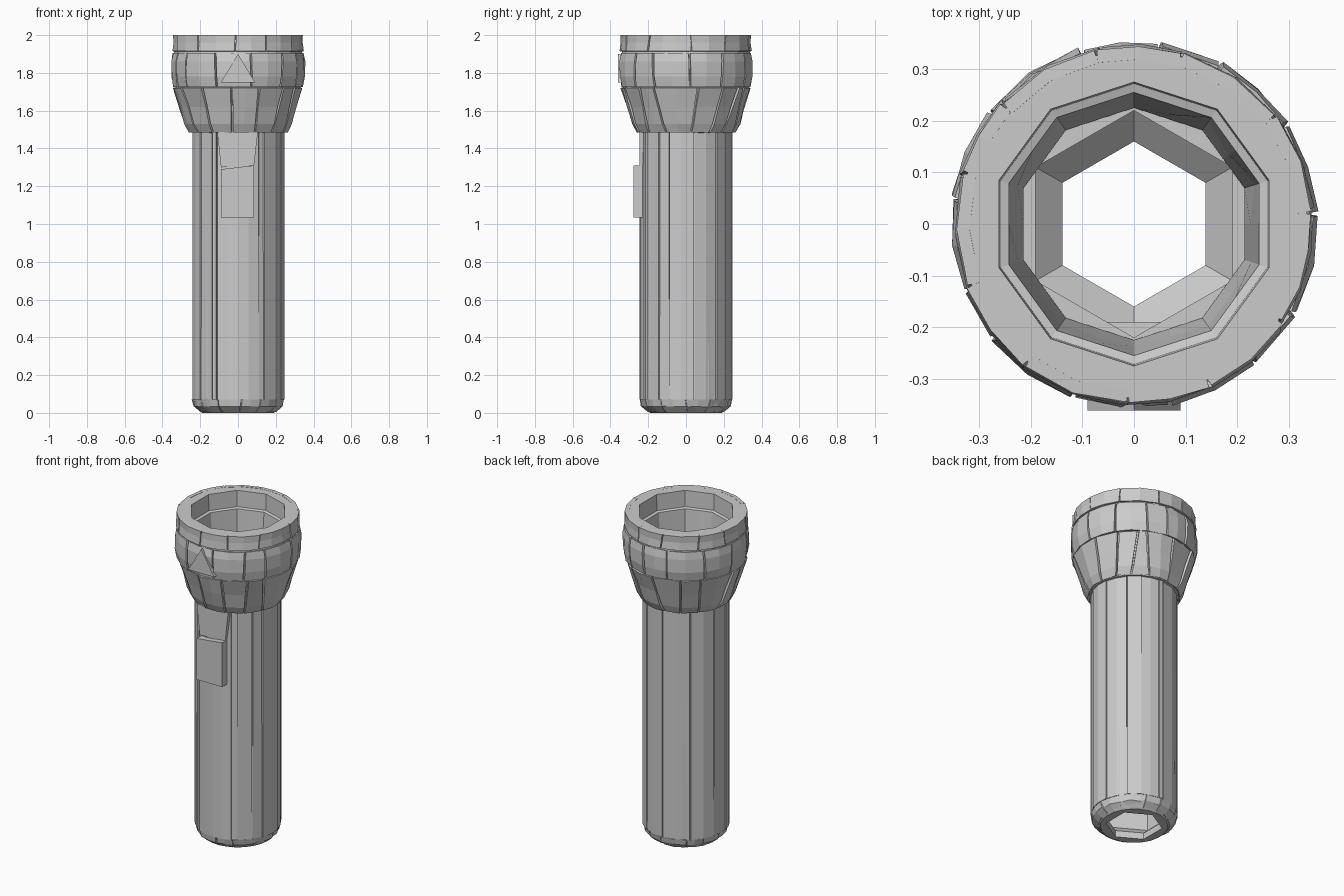
import bpy, bmesh, random
from math import cos, sin, pi, radians

random.seed(4)
if "Cube" in bpy.data.objects:
    bpy.data.objects.remove(bpy.data.objects["Cube"])

grey = bpy.data.materials.new("plain grey")
grey.use_nodes = True
GREY = (0.6, 0.6, 0.6, 1)
grey.diffuse_color = GREY
grey.node_tree.nodes["Principled BSDF"].inputs["Base Color"].default_value = GREY


def finish(name, bm, thickness=0):
    mesh = bpy.data.meshes.new(name)
    bm.to_mesh(mesh)
    bm.free()
    mesh.materials.append(grey)
    ob = bpy.data.objects.new(name, mesh)
    bpy.context.collection.objects.link(ob)
    if thickness:
        mod = ob.modifiers.new("thickness", "SOLIDIFY")
        mod.thickness = thickness
        mod.offset = -1
    return ob


def polygon_radius(r, angle, sides):
    """Radius at an angle of a polygon with one corner at the front."""
    step = 2 * pi / sides
    off = (angle + pi / 2) % step - step / 2
    return r * cos(step / 2) / cos(off)


def lathe(name, profile, segs):
    """Closed ring of revolution; each point is radius, height, sides, chipping."""
    bm = bmesh.new()
    rings = []
    for r, z, sides, chip in profile:
        ring = []
        for i in range(segs):
            a = 2 * pi * i / segs
            q = polygon_radius(r, a, sides) + random.uniform(-chip, chip)
            dz = random.uniform(-chip, chip)
            ring.append(bm.verts.new((q * cos(a), q * sin(a), z + dz)))
        rings.append(ring)
    for k, low in enumerate(rings):
        high = rings[(k + 1) % len(rings)]
        for i in range(segs):
            j = (i + 1) % segs
            bm.faces.new((low[i], low[j], high[j], high[i]))
    bmesh.ops.recalc_face_normals(bm, faces=bm.faces)
    return finish(name, bm)


def panel(bm, start, end, profile, chip=0.0):
    """Curved plate between two seams, each a (bottom, top) angle in degrees."""
    cols = max(1, round((end[0] - start[0]) / 15))
    grid = []
    for k, (r, z) in enumerate(profile):
        t = k / (len(profile) - 1)
        a0 = start[0] * (1 - t) + start[1] * t
        a1 = end[0] * (1 - t) + end[1] * t
        row = []
        for c in range(cols + 1):
            a = radians(a0 + (a1 - a0) * c / cols)
            q = r + random.uniform(-chip, chip)
            row.append(bm.verts.new((q * cos(a), q * sin(a), z)))
        grid.append(row)
    for low, high in zip(grid, grid[1:]):
        for c in range(cols):
            bm.faces.new((low[c], low[c + 1], high[c + 1], high[c]))


def panel_row(name, count, profile, gap, lean, chip):
    """Band of plates with irregular seams all the way round."""
    bm = bmesh.new()
    step = 360 / count
    seams = []
    for i in range(count):
        a = i * step + random.uniform(-0.25, 0.25) * step
        seams.append((a, a + random.uniform(-lean, lean)))
    seams.append((seams[0][0] + 360, seams[0][1] + 360))
    for s, e in zip(seams, seams[1:]):
        lift = random.uniform(-0.003, 0.003)
        raised = [(r + lift, z) for r, z in profile]
        panel(bm, (s[0] + gap, s[1] + gap), e, raised, chip)
    finish(name, bm, 0.025)


def prism(name, front, back):
    """Solid between two matching outlines."""
    bm = bmesh.new()
    f = [bm.verts.new(p) for p in front]
    b = [bm.verts.new(p) for p in back]
    bm.faces.new(f)
    bm.faces.new(b[::-1])
    for i in range(len(f)):
        j = (i + 1) % len(f)
        bm.faces.new((f[i], b[i], b[j], f[j]))
    bmesh.ops.recalc_face_normals(bm, faces=bm.faces)
    return finish(name, bm)


# Hollow handle: round outside, six-sided bore, open tail end
lathe("handle_tube", [
    (0.16, 0.0, 6, 0), (0.19, 0.0, 24, 0), (0.23, 0.035, 24, 0.005),
    (0.24, 0.075, 24, 0.002), (0.238, 1.55, 24, 0), (0.22, 1.55, 6, 0),
    (0.22, 0.09, 6, 0), (0.16, 0.04, 6, 0)], 24)

# Long strips with narrow grooves between them
strips = bmesh.new()
seams = [-118, -64, -57, -36, -22, 10, 40, 60, 84, 92, 130, 165, 190, 215, 235, 242]
for i, (a, b) in enumerate(zip(seams, seams[1:])):
    r = 0.246 - 0.004 * (i % 2)
    panel(strips, (a + 1.5, a + 1.5), (b, b), [(r, 0.07), (r, 1.49)])
finish("handle_strips", strips, 0.015)

# Chipped collar round the tail end
panel_row("tail_chips", 12, [(0.2, 0.004), (0.234, 0.035), (0.243, 0.07)],
          1.5, 3, 0.003)

# Flared head with a ten-sided stepped opening
lathe("head_shell", [
    (0.225, 1.48, 10, 0), (0.255, 1.485, 20, 0), (0.295, 1.6, 20, 0),
    (0.325, 1.7, 20, 0), (0.341, 1.77, 20, 0), (0.341, 1.89, 20, 0),
    (0.338, 1.91, 20, 0), (0.338, 2.0, 20, 0), (0.275, 2.0, 10, 0),
    (0.272, 1.9, 10, 0), (0.255, 1.895, 10, 0), (0.24, 1.7, 10, 0.006),
    (0.225, 1.56, 10, 0)], 20)

# Bands of worn plates covering the head
panel_row("head_lower_plates", 15,
          [(0.262, 1.485), (0.285, 1.53), (0.311, 1.62), (0.343, 1.72)], 2, 9, 0.004)
panel_row("head_middle_plates", 13,
          [(0.344, 1.725), (0.354, 1.78), (0.355, 1.86), (0.347, 1.905)], 1.5, 2, 0.003)
panel_row("head_rim_plates", 11,
          [(0.349, 1.915), (0.344, 1.96), (0.345, 2.0)], 1, 2, 0.002)

# Triangular marker on the front of the head
triangle = [(-0.09, 1.75), (0.09, 1.75), (0.0, 1.9)]
prism("front_marker", [(x, -0.361, z) for x, z in triangle],
      [(x, -0.32, z) for x, z in triangle])

# Push switch with a slightly sloping top, set through the handle wall
outline = [(-0.09, 1.035), (0.085, 1.035), (0.085, 1.31), (-0.09, 1.29)]
prism("switch", [(x, -0.277, z) for x, z in outline],
      [(x, -0.19, z) for x, z in outline])

# Flat seat plate above the switch
seat = [(-0.09, 1.3), (0.085, 1.31), (0.105, 1.488), (-0.11, 1.488)]
prism("switch_seat", [(x, -0.247, z) for x, z in seat],
      [(x, -0.225, z) for x, z in seat])
